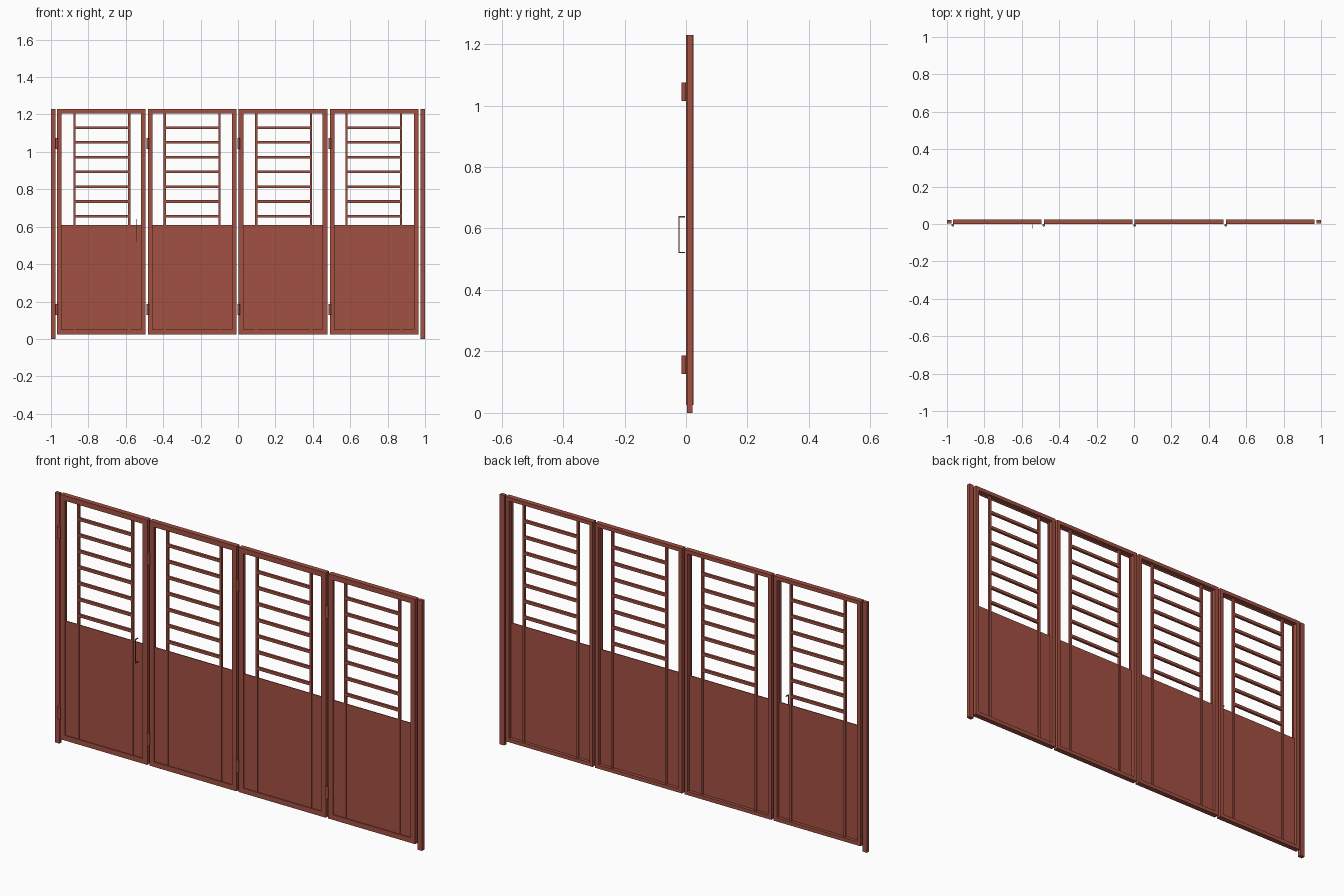
import bpy, bmesh
from mathutils import Matrix, Vector

if "Cube" in bpy.data.objects:
    bpy.data.objects.remove(bpy.data.objects["Cube"])

red = bpy.data.materials.new("red_paint")
red.diffuse_color = (0.36, 0.08, 0.055, 1)
red.use_nodes = True
red.node_tree.nodes["Principled BSDF"].inputs["Base Color"].default_value = red.diffuse_color


def boxes(name, spans):
    """One object made of boxes given as (x0, x1, y0, y1, z0, z1)."""
    bm = bmesh.new()
    for x0, x1, y0, y1, z0, z1 in spans:
        m = Matrix.Translation(((x0 + x1) / 2, (y0 + y1) / 2, (z0 + z1) / 2))
        m = m @ Matrix.Diagonal((x1 - x0, y1 - y0, z1 - z0, 1))
        bmesh.ops.create_cube(bm, size=1, matrix=m)
    return finish(name, bm)


def finish(name, bm):
    me = bpy.data.meshes.new(name)
    bm.to_mesh(me)
    bm.free()
    me.materials.append(red)
    ob = bpy.data.objects.new(name, me)
    bpy.context.collection.objects.link(ob)
    return ob


def ring(x0, x1, z0, z1, w, y0, y1):
    """Rectangular border of width w."""
    return [(x0, x0 + w, y0, y1, z0, z1), (x1 - w, x1, y0, y1, z0, z1),
            (x0 + w, x1 - w, y0, y1, z1 - w, z1), (x0 + w, x1 - w, y0, y1, z0, z0 + w)]


W, Z0, Z1, SHEET_TOP = 0.474, 0.025, 1.23, 0.61
TUBE, LIP = 0.018, 0.007
panels = [(-0.968, 0.088), (-0.482, 0.085), (0.004, 0.088), (0.491, 0.083)]

# side posts
for side, x in (("left", -1.0), ("right", 0.975)):
    boxes(side + "_post", [(x, x + 0.025, 0.003, 0.021, 0, Z1)])

for i, (x, off) in enumerate(panels, 1):
    # outer tube frame with a thin inner lip
    frame = ring(x, x + W, Z0, Z1, TUBE, 0.0, 0.025)
    frame += ring(x + TUBE, x + W - TUBE, Z0 + TUBE, Z1 - TUBE, LIP, 0.0, 0.004)
    boxes(f"panel_{i}_frame", frame)
    # lower sheet
    boxes(f"panel_{i}_sheet", [(x + 0.021, x + W - 0.021, 0.009, 0.013, Z0 + 0.02, SHEET_TOP)])
    # upright bars
    b0, b1 = x + off, x + off + 0.304
    boxes(f"panel_{i}_uprights", [(b, b + 0.011, 0.006, 0.018, Z0 + TUBE, Z1 - TUBE)
                                  for b in (b0, b1 - 0.011)])
    # horizontal slats
    boxes(f"panel_{i}_slats", [(b0 + 0.011, b1 - 0.011, 0.006, 0.018, z - 0.007, z + 0.007)
                               for z in (0.656 + 0.079 * k for k in range(7))])
    # hinge barrels
    bm = bmesh.new()
    for z in (0.157, 1.045):
        bmesh.ops.create_cone(bm, cap_ends=True, segments=12, radius1=0.007, radius2=0.007,
                              depth=0.06, matrix=Matrix.Translation((x - 0.001, -0.007, z)))
    finish(f"panel_{i}_hinges", bm)

# pull handle
hx = -0.542
boxes("handle", [(hx - 0.002, hx + 0.002, -0.025, -0.021, 0.52, 0.64),
                 (hx - 0.002, hx + 0.002, -0.021, -0.004, 0.52, 0.524),
                 (hx - 0.002, hx + 0.002, -0.021, -0.004, 0.636, 0.64)])
